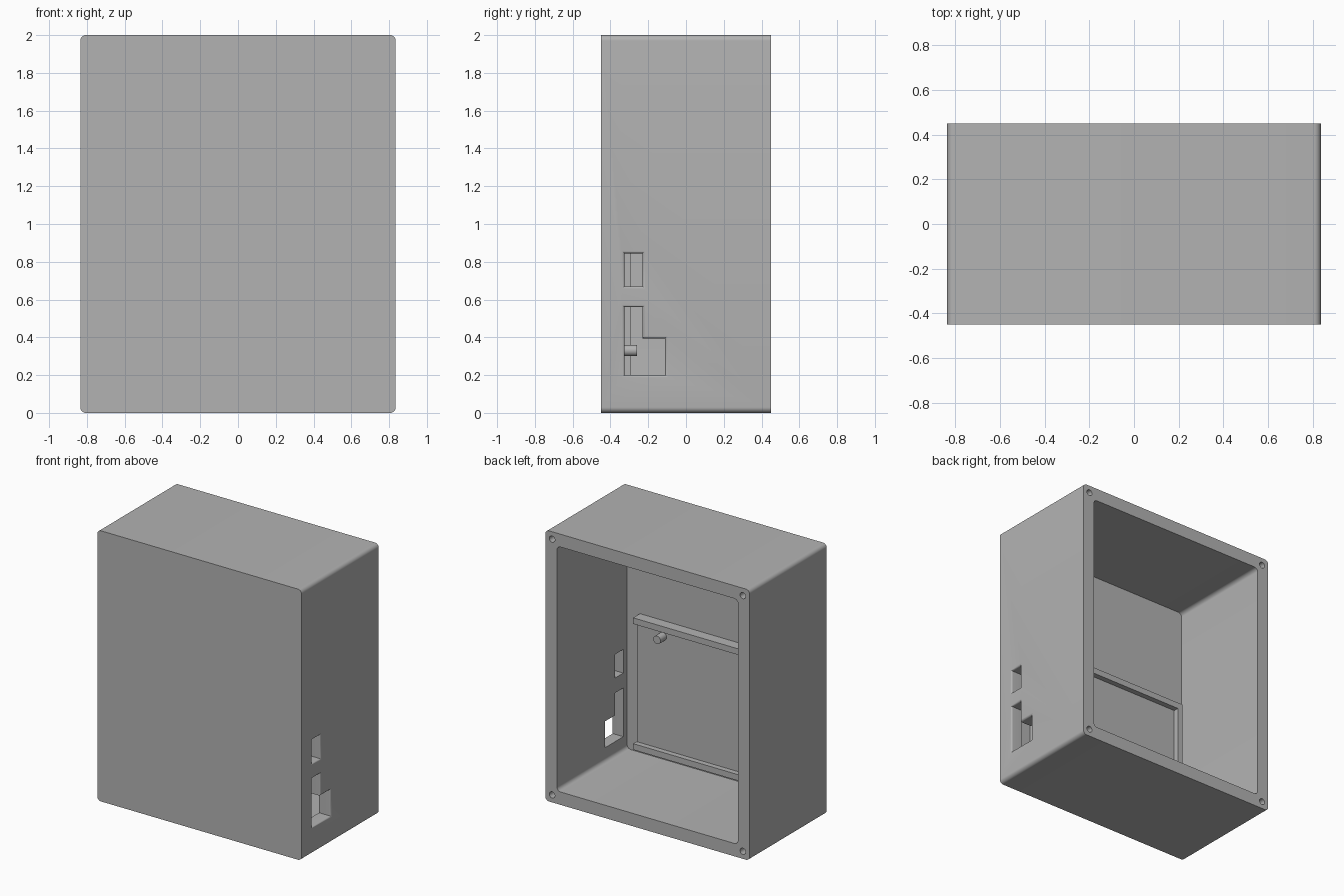
import bpy, bmesh, math
from mathutils import Matrix, Vector

cube = bpy.data.objects.get("Cube")
if cube:
    bpy.data.objects.remove(cube, do_unlink=True)

grey = bpy.data.materials.new("plain grey")
grey.use_nodes = True
grey.diffuse_color = (0.45, 0.45, 0.45, 1)
grey.node_tree.nodes["Principled BSDF"].inputs["Base Color"].default_value = grey.diffuse_color

HALF_X, HALF_Y, HEIGHT = 0.835, 0.45, 2.0
WALL = 0.095
FLOOR_Y = -0.37          # inner face of the front wall


def finish(name, bm):
    bmesh.ops.recalc_face_normals(bm, faces=bm.faces)
    mesh = bpy.data.meshes.new(name)
    bm.to_mesh(mesh)
    bm.free()
    mesh.materials.append(grey)
    obj = bpy.data.objects.new(name, mesh)
    bpy.context.collection.objects.link(obj)
    return obj


def box(name, x, y, z, radius=0):
    """Box from three (low, high) ranges; edges along y may be rounded."""
    bm = bmesh.new()
    size = [b - a for a, b in (x, y, z)]
    centre = Vector([(a + b) / 2 for a, b in (x, y, z)])
    bmesh.ops.create_cube(bm, size=1, matrix=Matrix.Translation(centre) @ Matrix.Diagonal((*size, 1)))
    if radius:
        edges = [e for e in bm.edges if abs(e.verts[0].co.y - e.verts[1].co.y) > 1e-4]
        bmesh.ops.bevel(bm, geom=edges, offset=radius, segments=8, profile=0.5, affect='EDGES')
    return finish(name, bm)


def rod(name, x, z, y0, y1, radius):
    bm = bmesh.new()
    place = Matrix.Translation((x, (y0 + y1) / 2, z)) @ Matrix.Rotation(math.pi / 2, 4, 'X')
    bmesh.ops.create_cone(bm, cap_ends=True, segments=32, radius1=radius, radius2=radius,
                          depth=y1 - y0, matrix=place)
    return finish(name, bm)


def flared_port(name, outline, radius=0.014):
    """Cutter through the left wall, with a rounded flare at the outer face."""
    points = [Vector(p) for p in outline]     # counter-clockwise in (y, z)
    n = len(points)

    def grown(d):
        result = []
        for i, p in enumerate(points):
            a = (p - points[i - 1]).normalized()
            b = (points[(i + 1) % n] - p).normalized()
            result.append(p + d * Vector((a.y + b.y, -a.x - b.x)))
        return result

    start = HALF_X - radius
    rings = [(HALF_X - WALL - 0.05, 0)]
    for i in range(7):
        t = i / 6 * math.pi / 2
        rings.append((start + radius * math.sin(t), radius * (1 - math.cos(t))))
    rings.append((HALF_X + 0.05, radius))
    bm = bmesh.new()
    loops = [[bm.verts.new((x, p.x, p.y)) for p in grown(d)] for x, d in rings]
    for low, high in zip(loops, loops[1:]):
        for i in range(n):
            j = (i + 1) % n
            bm.faces.new((low[i], low[j], high[j], high[i]))
    bm.faces.new(loops[0])
    bm.faces.new(loops[-1])
    return finish(name, bm)


def boolean(target, tool, operation='DIFFERENCE'):
    mod = target.modifiers.new("cut", 'BOOLEAN')
    mod.operation, mod.solver, mod.object = operation, 'EXACT', tool
    bpy.context.view_layer.objects.active = target
    bpy.ops.object.modifier_apply(modifier=mod.name)
    bpy.data.objects.remove(tool, do_unlink=True)


def smooth(obj):
    bpy.ops.object.select_all(action='DESELECT')
    obj.select_set(True)
    bpy.context.view_layer.objects.active = obj
    bpy.ops.object.shade_smooth_by_angle(angle=math.radians(35))


# Casing: rounded box, hollow and open at the back
casing = box("casing", (-HALF_X, HALF_X), (-HALF_Y, HALF_Y), (0, HEIGHT), 0.03)
inner_x = HALF_X - WALL
boolean(casing, box("cavity", (-inner_x, inner_x), (FLOOR_Y, HALF_Y + 0.1),
                    (WALL, HEIGHT - WALL), 0.03))

# Screw holes in the corners of the rim
for x in (-1, 1):
    for z in (0.055, HEIGHT - 0.055):
        boolean(casing, rod("screw_hole", x * (HALF_X - 0.055), z, 0.2, HALF_Y + 0.1, 0.023))

# Connector openings in the left wall
boolean(casing, flared_port("upper_port", [(-0.325, 0.67), (-0.23, 0.67), (-0.23, 0.845), (-0.325, 0.845)]))
boolean(casing, flared_port("lower_port", [(-0.325, 0.2), (-0.11, 0.2), (-0.11, 0.395),
                                           (-0.23, 0.395), (-0.23, 0.56), (-0.325, 0.56)]))
smooth(casing)

# Raised board bed with a three-sided guide frame
BED_Y, RAIL_Y = -0.33, -0.29
base = FLOOR_Y - 0.01
box("board_bed", (-0.66, 0.63), (base, BED_Y), (0.17, 1.1))
box("top_rail", (-0.68, 0.635), (base, RAIL_Y), (1.075, 1.12))
box("bottom_rail", (-0.68, 0.635), (base, RAIL_Y), (0.145, 0.19))
box("end_rail", (-0.68, -0.64), (base, RAIL_Y), (0.15, 1.115))

# Locating pegs
for name, x, z in (("upper_peg", 0.42, 1.025), ("lower_peg", -0.42, 0.33)):
    smooth(rod(name, x, z, base, -0.26, 0.03))
